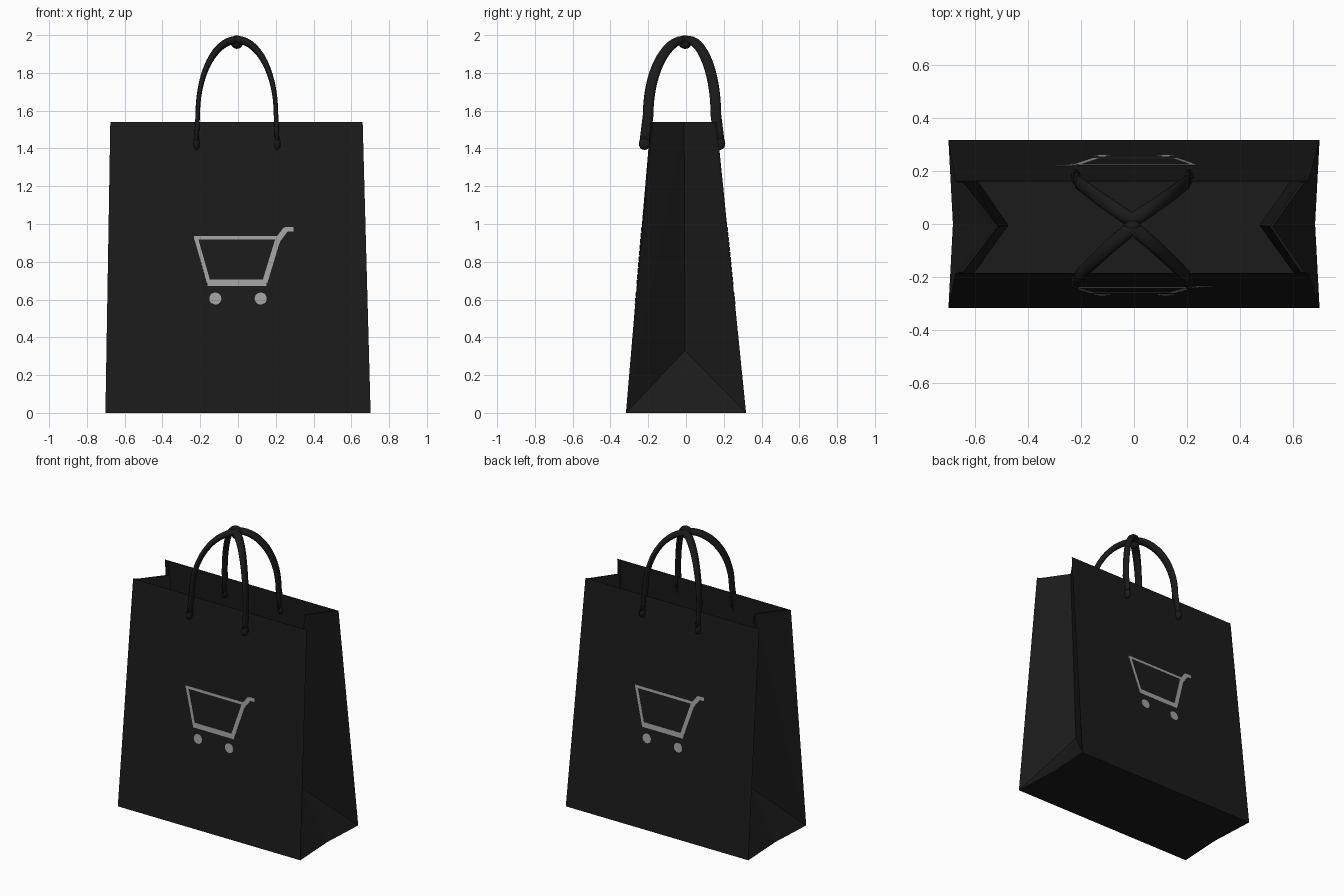
import bpy, bmesh, math
from mathutils import Vector

if "Cube" in bpy.data.objects:
    bpy.data.objects.remove(bpy.data.objects["Cube"])

HEIGHT = 1.54
BASE_Y = 0.318
RIM_Y = {-1: -0.187, 1: 0.162}
FOOT_Y = {-1: -0.22, 1: 0.178}


def material(name, value):
    m = bpy.data.materials.new(name)
    m.use_nodes = True
    color = (value, value, value, 1)
    m.diffuse_color = color
    m.node_tree.nodes["Principled BSDF"].inputs["Base Color"].default_value = color
    return m


black = material("charcoal paper", 0.0105)
grey = material("light grey print", 0.36)


def finish(bm, name, mat, smooth=False):
    bmesh.ops.recalc_face_normals(bm, faces=bm.faces)
    mesh = bpy.data.meshes.new(name)
    bm.to_mesh(mesh)
    bm.free()
    mesh.materials.append(mat)
    ob = bpy.data.objects.new(name, mesh)
    bpy.context.collection.objects.link(ob)
    for p in mesh.polygons:
        p.use_smooth = smooth
    return ob


def panel_y(side, z):
    return side * BASE_Y + (RIM_Y[side] - side * BASE_Y) * z / HEIGHT


# Paper bag: sloping panels with a narrow lip, sides tucked in above a triangle
bm = bmesh.new()
base, rim, tuck, peak, fold, hem = {}, {}, {}, {}, {}, {}
for sx in (-1, 1):
    hem[sx] = bm.verts.new((sx * 0.685, 0, 0))
    peak[sx] = bm.verts.new((sx * 0.485, -0.005, 0.33))
    fold[sx] = bm.verts.new((sx * 0.525, -0.01, HEIGHT))
    for sy in (-1, 1):
        base[sx, sy] = bm.verts.new((sx * 0.702, sy * BASE_Y, 0))
        rim[sx, sy] = bm.verts.new((sx * 0.668 - 0.008, RIM_Y[sy], HEIGHT))
        tuck[sx, sy] = bm.verts.new((sx * 0.645 - 0.008, RIM_Y[sy] - sy * 0.014, HEIGHT))
bm.faces.new((base[-1, -1], base[1, -1], hem[1], base[1, 1], base[-1, 1], hem[-1]))
for sy in (-1, 1):
    bm.faces.new((base[-1, sy], base[1, sy], rim[1, sy], rim[-1, sy]))
for sx in (-1, 1):
    for sy in (-1, 1):
        bm.faces.new((base[sx, sy], hem[sx], peak[sx]))
        bm.faces.new((base[sx, sy], peak[sx], fold[sx]))
        bm.faces.new((base[sx, sy], fold[sx], tuck[sx, sy]))
        bm.faces.new((base[sx, sy], tuck[sx, sy], rim[sx, sy]))
bag = finish(bm, "paper_bag", black)
wall = bag.modifiers.new("paper thickness", "SOLIDIFY")
wall.thickness = 0.01
wall.offset = -1


def blob(name, location, size):
    bm = bmesh.new()
    bmesh.ops.create_uvsphere(bm, u_segments=14, v_segments=10, radius=1)
    bmesh.ops.scale(bm, vec=size, verts=bm.verts)
    bmesh.ops.translate(bm, vec=location, verts=bm.verts)
    finish(bm, name, black, True)


# Flat strap handles, swept as an oval section along an arch
def handle(name, side):
    foot_y = FOOT_Y[side]
    leg_y = foot_y - side * 0.02
    left = [Vector((-0.214, foot_y, 1.42)), Vector((-0.211, foot_y - side * 0.01, 1.5))]
    path = list(left)
    steps = 28
    for i in range(steps + 1):
        c = -math.cos(math.pi * i / steps)
        s = math.sin(math.pi * i / steps)
        y = side * 0.015 + (leg_y - side * 0.015) * abs(c) ** 1.1
        path.append(Vector((0.207 * c, y, 1.58 + 0.395 * s)))
    path += [Vector((-p.x, p.y, p.z)) for p in reversed(left)]
    bm = bmesh.new()
    rings = []
    for i, p in enumerate(path):
        t = (path[min(i + 1, len(path) - 1)] - path[max(i - 1, 0)]).normalized()
        w = Vector((0, 1, 0))
        w = (w - t * w.dot(t)).normalized()
        n = t.cross(w)
        thick = 0.012 + 0.009 * max(0, (p.z - 1.58) / 0.395) ** 2
        angles = [2 * math.pi * k / 12 for k in range(12)]
        center = p - Vector((0.006, 0, 0))
        rings.append([bm.verts.new(center + w * 0.028 * math.cos(a) + n * thick * math.sin(a))
                      for a in angles])
    for a, b in zip(rings, rings[1:]):
        for k in range(12):
            j = (k + 1) % 12
            bm.faces.new((a[k], a[j], b[j], b[k]))
    bm.faces.new(rings[0])
    bm.faces.new(rings[-1])
    finish(bm, name, black, True)
    for label, x in (("right", -0.22), ("left", 0.208)):
        blob(name + "_end_" + label, (x, foot_y, 1.425), (0.018, 0.03, 0.033))


handle("front_handle", -1)
handle("back_handle", 1)
blob("handle_knot", (-0.006, -0.005, 1.963), (0.034, 0.036, 0.036))


# Printed cart: thin strokes and wheels laid on each panel
def cart(name, side):
    bm = bmesh.new()

    def place(x, z):
        return bm.verts.new((-side * x, panel_y(side, z) + side * 0.0015, z))

    def stroke(a, b, width):
        a, b = Vector(a), Vector(b)
        d = (b - a).normalized() * width / 2
        n = Vector((-d.y, d.x))
        a, b = a - d * 0.4, b + d * 0.4
        bm.faces.new([place(*p) for p in (a + n, b + n, b - n, a - n)])

    stroke((-0.23, 0.928), (0.205, 0.928), 0.018)
    stroke((-0.222, 0.925), (-0.155, 0.69), 0.02)
    stroke((-0.155, 0.69), (0.145, 0.69), 0.034)
    stroke((0.143, 0.695), (0.21, 0.915), 0.028)
    stroke((0.21, 0.915), (0.25, 0.968), 0.03)
    stroke((0.25, 0.972), (0.288, 0.972), 0.024)
    for cx in (-0.12, 0.12):
        bm.faces.new([place(cx + 0.032 * math.cos(k * math.pi / 10),
                            0.605 + 0.032 * math.sin(k * math.pi / 10)) for k in range(20)])
    ob = finish(bm, name, grey)
    plate = ob.modifiers.new("print thickness", "SOLIDIFY")
    plate.thickness = 0.002
    plate.offset = 0


cart("front_cart_print", -1)
cart("back_cart_print", 1)
